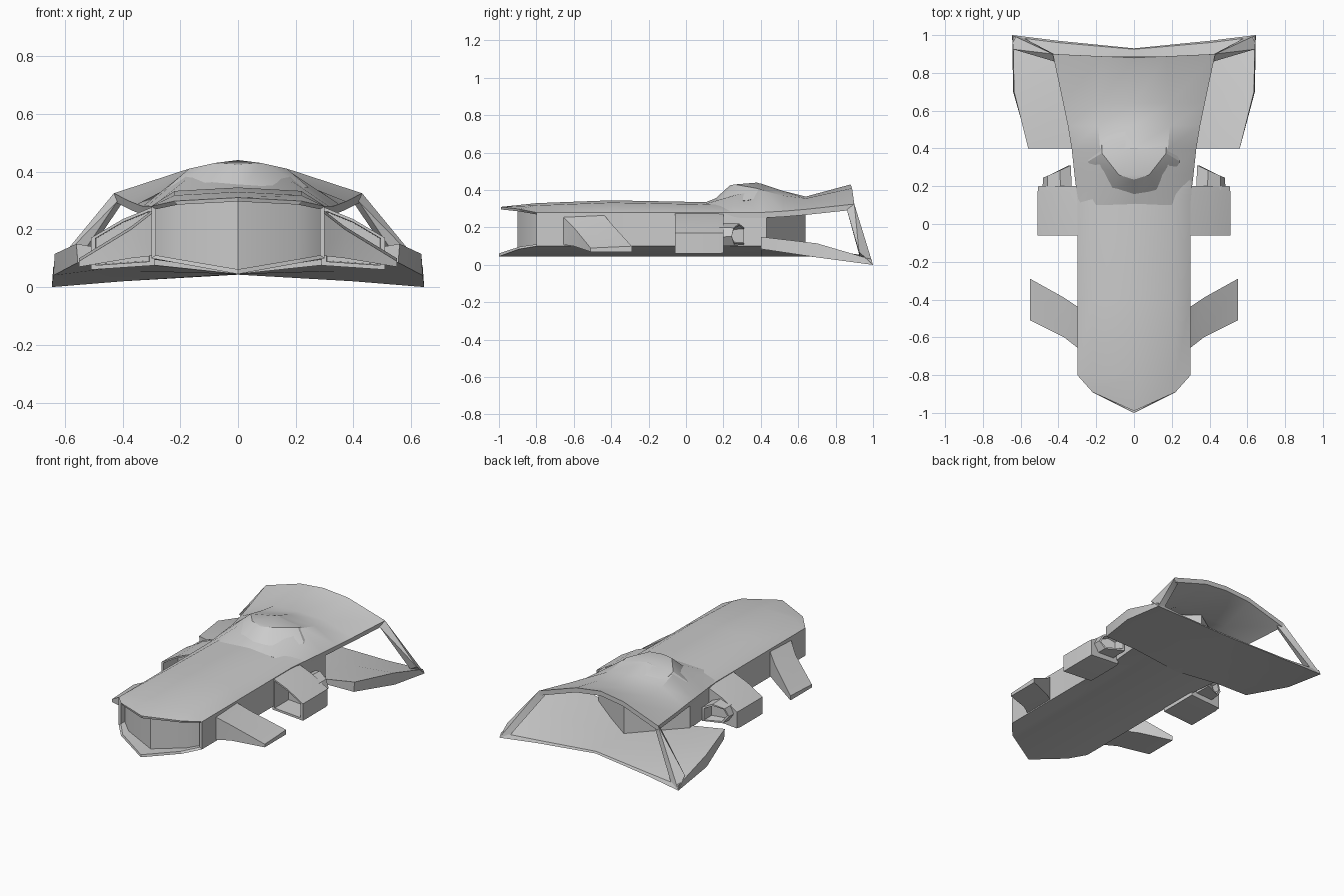
import bpy, bmesh
from math import radians

if "Cube" in bpy.data.objects:
    bpy.data.objects.remove(bpy.data.objects["Cube"])


def finish(bm, name, mirror=False):
    bmesh.ops.recalc_face_normals(bm, faces=bm.faces)
    me = bpy.data.meshes.new(name)
    bm.to_mesh(me)
    bm.free()
    me.shade_smooth()
    me.set_sharp_from_angle(angle=radians(28))
    ob = bpy.data.objects.new(name, me)
    bpy.context.collection.objects.link(ob)
    if mirror:
        ob.modifiers.new("mirror", 'MIRROR')
    return ob


def ring(half):
    """Mirror a half section whose first and last points are on x = 0."""
    return half + [(-x, y, z) for x, y, z in half[-2:0:-1]]


def loft(name, rings, ridge=False, mirror=False):
    """Skin closed rings; ridge caps span top to bottom in vertical strips."""
    bm = bmesh.new()
    vs = [[bm.verts.new(p) for p in r] for r in rings]
    n = len(rings[0])
    for a, b in zip(vs, vs[1:]):
        for i in range(n):
            j = (i + 1) % n
            bm.faces.new((a[i], a[j], b[j], b[i]))
    for r in (vs[0], vs[-1]):
        if ridge:
            for q in ((0, 1, 4, 5), (1, 2, 3, 4), (0, 5, 6, 9), (9, 6, 7, 8)):
                bm.faces.new([r[k] for k in q])
        else:
            bm.faces.new(r)
    return finish(bm, name, mirror)


def hull(name, pts, mirror=False):
    bm = bmesh.new()
    for p in pts:
        bm.verts.new(p)
    res = bmesh.ops.convex_hull(bm, input=bm.verts)
    junk = {v for v in res["geom_interior"] if isinstance(v, bmesh.types.BMVert)}
    bmesh.ops.delete(bm, geom=list(junk), context='VERTS')
    bmesh.ops.dissolve_limit(bm, angle_limit=radians(1), verts=bm.verts, edges=bm.edges)
    return finish(bm, name, mirror)


# Main hull: hexagonal tube with pointed, recessed ends
def body(ys, zc, xs=0.30, inset=0.0):
    prof = [(0, zc), (0.22, zc - 0.012), (xs, 0.28), (xs, 0.10), (0.22, 0.085), (0, 0.045)]
    cz = 0.19
    return ring([(x * (1 - inset / 0.3), y, cz + (z - cz) * (1 - inset / 0.14))
                 for (x, z), y in zip(prof, ys)])


nose = [-0.99, -0.89, -0.80, -0.80, -0.89, -1.0]
loft("main_hull", [
    body([-0.90, -0.83, -0.76, -0.76, -0.83, -0.90], 0.32, inset=0.016),
    body(nose, 0.31, inset=0.016),
    body(nose, 0.31),
    body([-0.80] * 6, 0.33),
    body([-0.40] * 6, 0.345),
    body([0.12] * 6, 0.335),
    body([0.40] * 6, 0.335, 0.325),
    body([0.64, 0.50, 0.43, 0.43, 0.50, 0.64], 0.335, 0.33),
], ridge=True)


# Rear roof plate, rising to a peaked trailing edge
def roof(y, zc, xs, zs, xe, ze, sweep=0.0, t=0.03):
    top = [(0, y, zc), (xs, y + sweep * 0.4, zs), (xe, y + sweep, ze)]
    return ring(top + [(x * 0.99, q, z - t) for x, q, z in top[::-1]])


loft("rear_roof", [
    roof(0.10, 0.333, 0.20, 0.325, 0.295, 0.28),
    roof(0.26, 0.395, 0.18, 0.372, 0.315, 0.28),
    roof(0.40, 0.435, 0.18, 0.40, 0.33, 0.28),
    roof(0.52, 0.395, 0.19, 0.37, 0.35, 0.287),
    roof(0.64, 0.365, 0.19, 0.355, 0.375, 0.297),
    roof(0.88, 0.43, 0.17, 0.41, 0.43, 0.325, 0.02),
])

# Canopy with U-shaped sloping windshield
half = [(0, 0.13, 0.33), (0.13, 0.16, 0.33), (0.245, 0.33, 0.345), (0, 0.235, 0.425),
        (0.08, 0.26, 0.43), (0.17, 0.375, 0.41), (0, 0.38, 0.44), (0, 0.50, 0.40),
        (0.17, 0.48, 0.38), (0, 0.3, 0.30)]
hull("canopy", half + [(-x, y, z) for x, y, z in half if x])

# Rear floor with swept side wings
loft("floor_wings", [
    ring([(0, 0.40, 0.07), (0.33, 0.40, 0.11), (0.56, 0.40, 0.15),
          (0.555, 0.40, 0.085), (0.33, 0.40, 0.08), (0, 0.40, 0.045)]),
    ring([(0, 0.70, 0.06), (0.35, 0.70, 0.085), (0.635, 0.70, 0.115),
          (0.64, 0.70, 0.04), (0.35, 0.70, 0.055), (0, 0.70, 0.045)]),
    ring([(0, 0.925, 0.055), (0.40, 0.96, 0.035), (0.64, 0.99, 0.03),
          (0.645, 1.0, 0.0), (0.40, 0.97, 0.02), (0, 0.93, 0.043)]),
])

# Rear corner struts
hull("rear_strut", [
    (0.43, 0.90, 0.325), (0.395, 0.885, 0.30), (0.42, 0.86, 0.295), (0.40, 0.87, 0.31),
    (0.645, 1.0, 0.0), (0.585, 0.985, 0.02), (0.64, 0.925, 0.07), (0.59, 0.93, 0.04)], True)


# Swept front arms
def arm(x, front, rear, zf, zr, zb):
    return [(x, front, zf), (x, rear, zr), (x, rear, zb), (x, front, zb)]


loft("front_arm", [
    arm(0.28, -0.67, -0.45, 0.27, 0.28, 0.11),
    arm(0.37, -0.60, -0.39, 0.20, 0.21, 0.10),
    arm(0.55, -0.51, -0.29, 0.09, 0.10, 0.07)], mirror=True)


# Side intakes, hollow at the front
def section(pts, y, s=1.0, slant=0.0):
    cx = sum(p[0] for p in pts) / len(pts)
    cz = sum(p[1] for p in pts) / len(pts)
    return [(cx + (x - cx) * s, y - slant * (x - 0.33), cz + (z - cz) * s) for x, z in pts]


duct = [(0.29, 0.28), (0.40, 0.235), (0.51, 0.17), (0.51, 0.06), (0.29, 0.075)]
loft("side_intake", [section(duct, 0.08, 0.82), section(duct, -0.06, 0.85),
                     section(duct, -0.06), section(duct, 0.17),
                     section(duct, 0.20, 0.97)], mirror=True)

# Nozzles behind the intakes
hexa = [(0.33, 0.20), (0.39, 0.225), (0.46, 0.20), (0.485, 0.15), (0.45, 0.10), (0.33, 0.105)]
loft("side_nozzle", [section(hexa, 0.18), section(hexa, 0.31, 0.95, 0.42),
                     section(hexa, 0.31, 0.78, 0.42), section(hexa, 0.24, 0.7, 0.2)],
     mirror=True)
